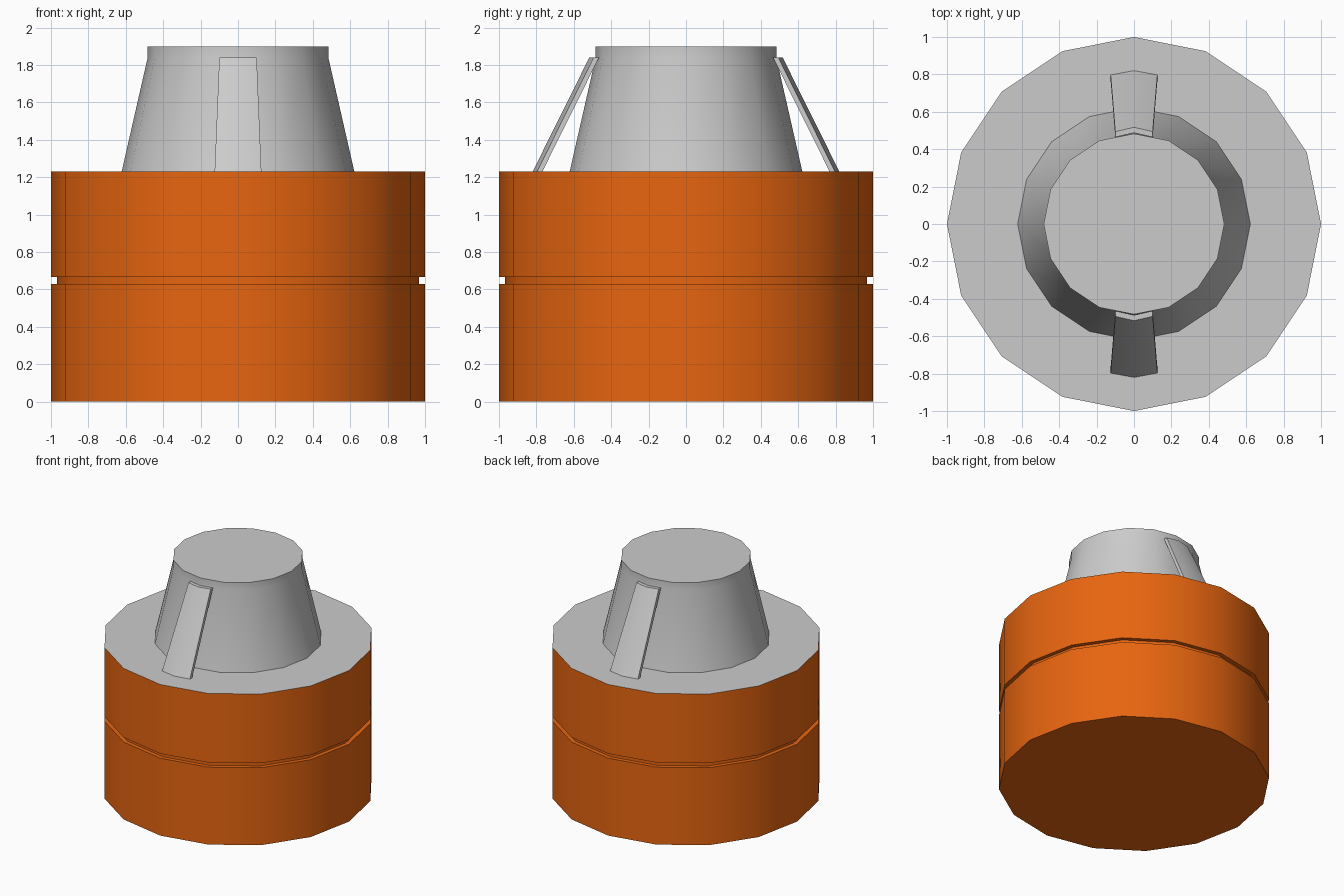
import bpy, bmesh, math

if "Cube" in bpy.data.objects:
    bpy.data.objects.remove(bpy.data.objects["Cube"])

SIDES = 16

orange = bpy.data.materials.new("orange")
orange.diffuse_color = (0.8, 0.13, 0.005, 1)
orange.use_nodes = True
orange.node_tree.nodes["Principled BSDF"].inputs["Base Color"].default_value = orange.diffuse_color


def finish(name, bm, mat=None):
    mesh = bpy.data.meshes.new(name)
    bm.to_mesh(mesh)
    bm.free()
    obj = bpy.data.objects.new(name, mesh)
    bpy.context.collection.objects.link(obj)
    if mat:
        mesh.materials.append(mat)
    bpy.ops.object.select_all(action='DESELECT')
    obj.select_set(True)
    bpy.context.view_layer.objects.active = obj
    bpy.ops.object.shade_smooth_by_angle(angle=math.radians(30))
    return obj


def lathe(name, profile, cap_start=False, cap_end=False, mat=None):
    """Turn an upward (radius, z) profile around z."""
    bm = bmesh.new()
    rings = []
    for r, z in profile:
        rings.append([bm.verts.new((r * math.cos(a), r * math.sin(a), z))
                      for a in (math.tau * i / SIDES for i in range(SIDES))])
    for lo, hi in zip(rings, rings[1:]):
        for i in range(SIDES):
            j = (i + 1) % SIDES
            bm.faces.new((lo[i], lo[j], hi[j], hi[i]))
    if cap_start:
        bm.faces.new(rings[0][::-1])
    if cap_end:
        bm.faces.new(rings[-1])
    return finish(name, bm, mat)


def strut(name, side):
    """Slanted strip with a bent cross-section, on the +y or -y side."""
    bm = bmesh.new()
    sections = []
    # half width, outer ridge y, z
    for w, y, z in ((0.125, 0.82, 1.23), (0.10, 0.517, 1.84)):
        pts = [(-w, y - 0.023), (0, y), (w, y - 0.023),
               (w, y - 0.052), (0, y - 0.03), (-w, y - 0.052)]
        sections.append([bm.verts.new((px, side * py, z)) for px, py in pts])
    lo, hi = sections
    for i in range(6):
        j = (i + 1) % 6
        bm.faces.new((lo[i], lo[j], hi[j], hi[i]))
    bm.faces.new(lo)
    bm.faces.new(hi)
    bmesh.ops.recalc_face_normals(bm, faces=bm.faces)
    return finish(name, bm)


# Orange drum with a groove around the middle
lathe("drum", [(1, 0), (1, 0.63), (0.967, 0.63), (0.967, 0.667),
               (1, 0.667), (1, 1.23)], cap_start=True, mat=orange)

# Grey deck, tapered neck and short straight collar
lathe("deck_and_neck", [(1, 1.23), (0.622, 1.23), (0.483, 1.84),
                        (0.483, 1.90)], cap_end=True)

# Front and back struts
strut("front_strut", -1)
strut("back_strut", 1)
